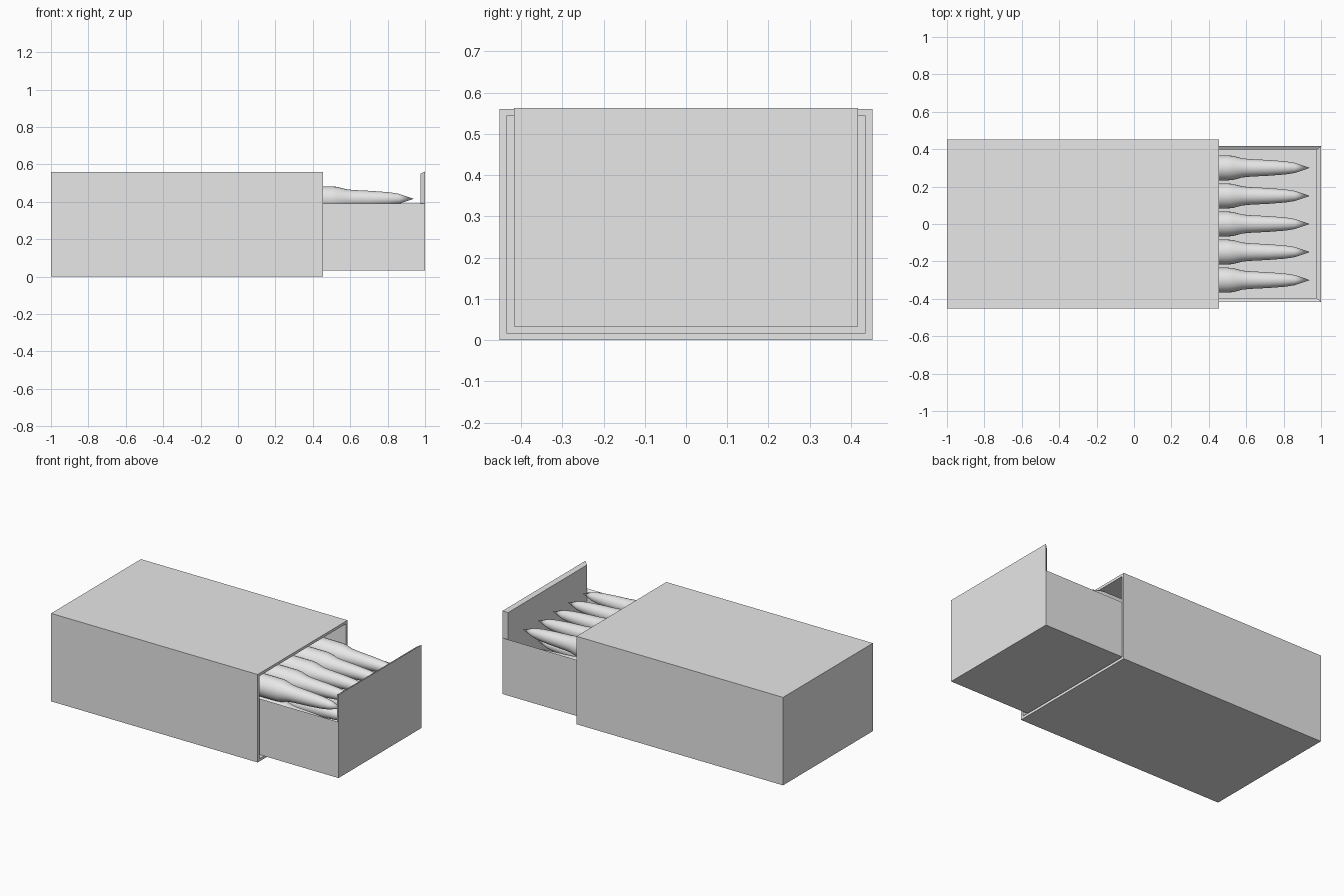
import bpy, bmesh, math
from mathutils import Vector

cube = bpy.data.objects.get("Cube")
if cube:
    bpy.data.objects.remove(cube, do_unlink=True)

grey = bpy.data.materials.new("light_grey")
grey.diffuse_color = (0.8, 0.8, 0.8, 1)
grey.use_nodes = True
grey.node_tree.nodes["Principled BSDF"].inputs["Base Color"].default_value = (0.8, 0.8, 0.8, 1)


def finish(name, bm):
    bmesh.ops.recalc_face_normals(bm, faces=bm.faces)
    mesh = bpy.data.meshes.new(name)
    bm.to_mesh(mesh)
    bm.free()
    mesh.materials.append(grey)
    obj = bpy.data.objects.new(name, mesh)
    bpy.context.collection.objects.link(obj)
    return obj


def panel(name, outer, inner):
    """Mitred wall between an outer rectangle and a smaller inner one."""
    bm = bmesh.new()
    a = [bm.verts.new(p) for p in outer]
    b = [bm.verts.new(p) for p in inner]
    bm.faces.new(a)
    bm.faces.new(b[::-1])
    for i in range(4):
        j = (i + 1) % 4
        bm.faces.new((a[i], b[i], b[j], a[j]))
    return finish(name, bm)


# Outer sleeve: a box hollowed from its open +x end
bm = bmesh.new()
bmesh.ops.create_cube(bm, size=1)
bmesh.ops.scale(bm, vec=(1.455, 0.904, 0.56), verts=bm.verts)
bmesh.ops.translate(bm, vec=(-0.2725, 0, 0.28), verts=bm.verts)
bm.faces.ensure_lookup_table()
mouth = max(bm.faces, key=lambda f: f.calc_center_median().x)
bmesh.ops.inset_region(bm, faces=[mouth], thickness=0.024)
hole = bmesh.ops.extrude_face_region(bm, geom=[mouth])
bmesh.ops.translate(bm, vec=(-1.43, 0, 0),
                    verts=[v for v in hole["geom"] if isinstance(v, bmesh.types.BMVert)])
if mouth.is_valid:
    bmesh.ops.delete(bm, geom=[mouth], context='FACES_ONLY')
finish("sleeve", bm)

# Sliding tray: outer and inner limits of its walls
X0, X1, Y, Z0, ZS, ZE = -0.45, 1.0, 0.417, 0.033, 0.39, 0.563
x0, x1, y, z0, zs, ze = -0.43, 0.976, 0.397, 0.053, 0.377, 0.55


def rect_x(x, y, za, zb):
    return [(x, -y, za), (x, y, za), (x, y, zb), (x, -y, zb)]


def rect_y(y, xa, xb, za, zb):
    return [(xa, y, za), (xb, y, za), (xb, y, zb), (xa, y, zb)]


def rect_z(z, xa, xb, y):
    return [(xa, -y, z), (xb, -y, z), (xb, y, z), (xa, y, z)]


panel("tray_end_wall", rect_x(X1, Y, Z0, ZE), rect_x(x1, y, z0, ze))
panel("tray_back_wall", rect_x(X0, Y, Z0, ZS), rect_x(x0, y, z0, zs))
panel("tray_floor", rect_z(Z0, X0, X1, Y), rect_z(z0, x0, x1, y))
for side, s in (("left", 1), ("right", -1)):
    panel("tray_side_" + side, rect_y(s * Y, X0, X1, Z0, ZS), rect_y(s * y, x0, x1, z0, zs))

# Cartridge: profile of (x, radius) turned about the x axis
PROFILE = [(-0.40, 0.0), (-0.40, 0.066), (-0.37, 0.066), (-0.36, 0.056), (-0.34, 0.056),
           (-0.33, 0.069), (0.50, 0.067), (0.53, 0.064), (0.58, 0.051), (0.62, 0.047),
           (0.72, 0.042), (0.81, 0.035), (0.86, 0.027), (0.94, 0.0)]
bm = bmesh.new()
pts = [bm.verts.new((px, 0, r)) for px, r in PROFILE]
edges = [bm.edges.new(pair) for pair in zip(pts, pts[1:])]
bmesh.ops.spin(bm, geom=pts + edges, cent=(0, 0, 0), axis=(1, 0, 0),
               angle=math.tau, steps=24, use_duplicate=False)
bmesh.ops.remove_doubles(bm, verts=bm.verts, dist=0.0005)
first = finish("cartridge", bm)
bpy.ops.object.select_all(action='DESELECT')
first.select_set(True)
bpy.context.view_layer.objects.active = first
bpy.ops.object.shade_smooth_by_angle(angle=math.radians(40))

# Three layers of five cartridges
for layer in range(3):
    for col in range(5):
        obj = first
        if layer or col:
            obj = first.copy()
            bpy.context.collection.objects.link(obj)
        obj.name = f"cartridge_{layer + 1}_{col + 1}"
        obj.location = Vector((0, (col - 2) * 0.15, 0.416 - layer * 0.13))
